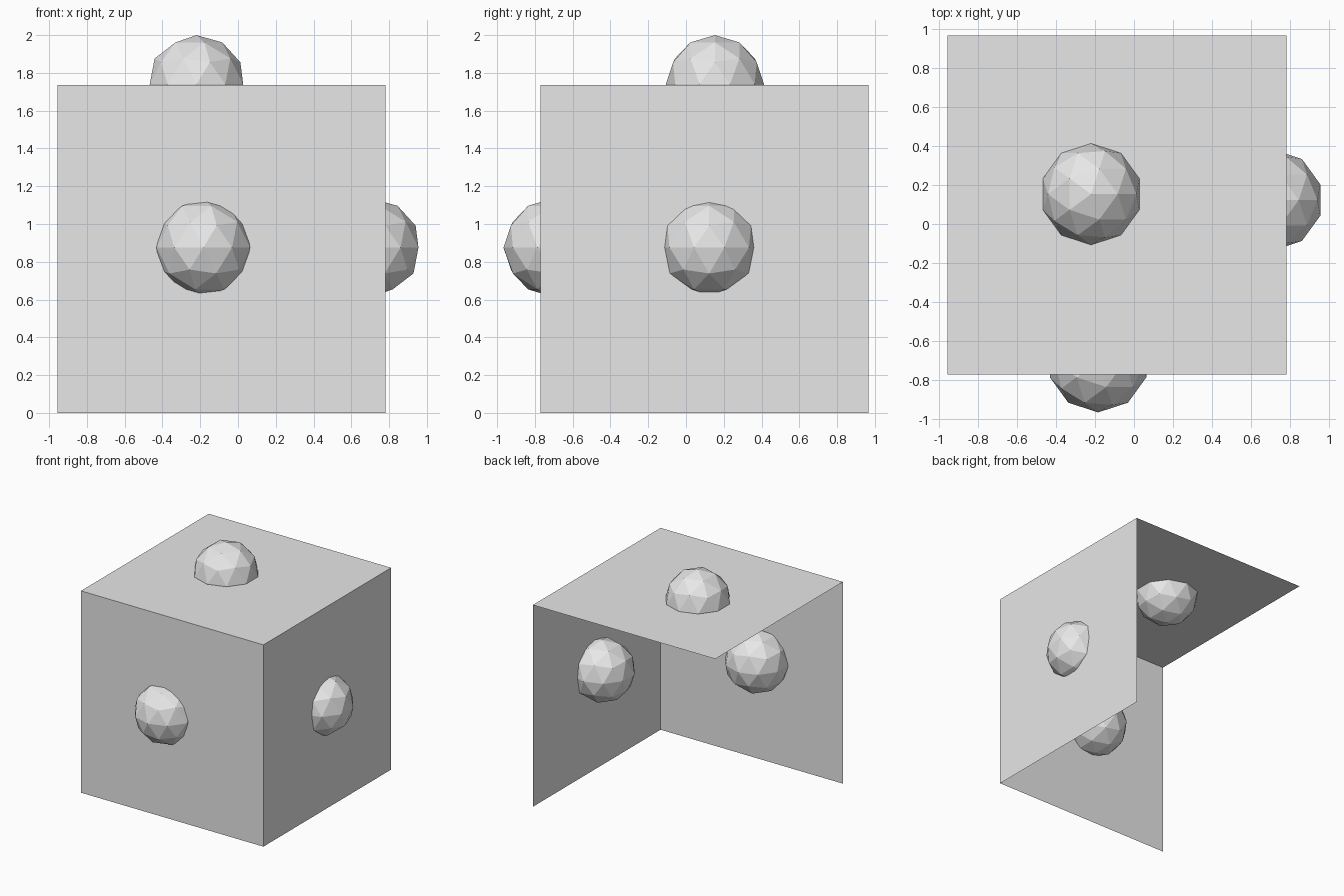
import bpy
from math import pi

cube = bpy.data.objects.get("Cube")
if cube:
    bpy.data.objects.remove(cube, do_unlink=True)

# Single plain grey
GREY = (0.8, 0.8, 0.8, 1.0)
grey = bpy.data.materials.new("plain_grey")
grey.use_nodes = True
grey.diffuse_color = GREY
next(n for n in grey.node_tree.nodes
     if n.type == 'BSDF_PRINCIPLED').inputs["Base Color"].default_value = GREY

SIZE = 1.737                  # side of each square panel
HALF = SIZE / 2
CX, CY = -0.087, 0.098        # middle of the cube the panels would enclose
RADIUS = 0.26


def finish(name):
    obj = bpy.context.object
    obj.name = name
    obj.data.materials.append(grey)


def panel(name, location, rotation):
    bpy.ops.mesh.primitive_plane_add(size=SIZE, location=location, rotation=rotation)
    bpy.ops.object.transform_apply(location=False, rotation=True, scale=True)
    finish(name)


def ball(name, location):
    bpy.ops.mesh.primitive_ico_sphere_add(subdivisions=2, radius=RADIUS, location=location)
    finish(name)


# Three panels meeting at one corner
panel("top_panel", (CX, CY, SIZE), (0, 0, 0))
panel("front_panel", (CX, CY - HALF, HALF), (pi / 2, 0, 0))
panel("side_panel", (CX + HALF, CY, HALF), (0, pi / 2, 0))

# One faceted ball set into each panel
ball("top_ball", (-0.22, 0.153, 1.74))
ball("front_ball", (-0.184, -0.706, 0.875))
ball("side_ball", (0.708, 0.123, 0.875))
